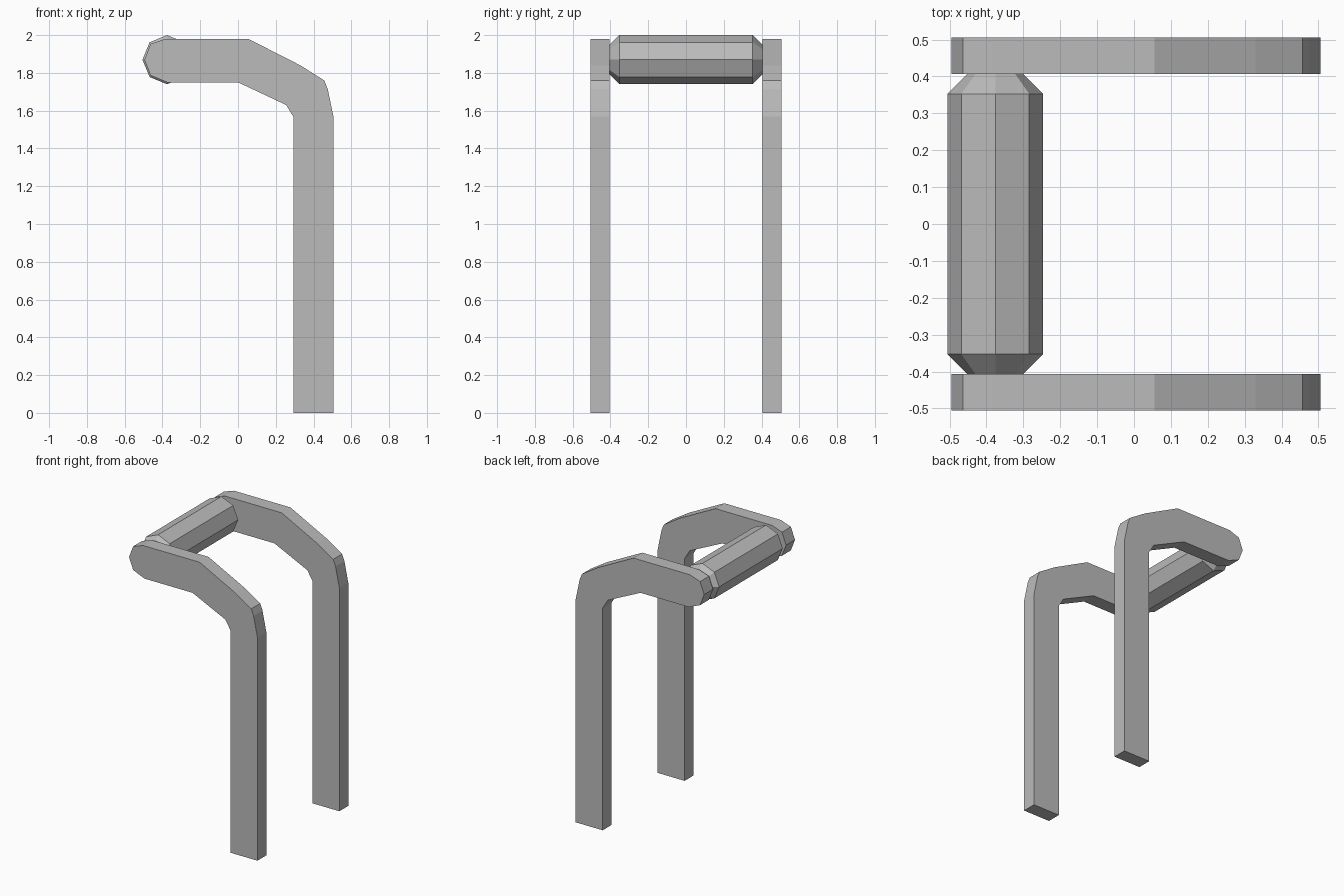
import bpy, bmesh, math

if "Cube" in bpy.data.objects:
    bpy.data.objects.remove(bpy.data.objects["Cube"])

grey = bpy.data.materials.new("plain grey")
grey.diffuse_color = (0.5, 0.5, 0.5, 1)
grey.use_nodes = True
grey.node_tree.nodes["Principled BSDF"].inputs["Base Color"].default_value = grey.diffuse_color


def add_object(name, bm):
    bmesh.ops.recalc_face_normals(bm, faces=bm.faces[:])
    mesh = bpy.data.meshes.new(name)
    bm.to_mesh(mesh)
    bm.free()
    mesh.materials.append(grey)
    obj = bpy.data.objects.new(name, mesh)
    bpy.context.collection.objects.link(obj)
    return obj


# Bent side arm: x-z outline extruded along y
ARM = [(0.295, 0), (0.505, 0), (0.505, 1.57), (0.475, 1.715), (0.457, 1.76),
       (0.33, 1.84), (0.055, 1.98), (-0.385, 1.98), (-0.463, 1.953),
       (-0.495, 1.87), (-0.463, 1.787), (-0.375, 1.75), (0.0, 1.75),
       (0.255, 1.63), (0.295, 1.565)]


def arm(name, y0, y1):
    bm = bmesh.new()
    face = bm.faces.new([bm.verts.new((x, y0, z)) for x, z in ARM])
    ext = bmesh.ops.extrude_face_region(bm, geom=[face])
    verts = [g for g in ext["geom"] if isinstance(g, bmesh.types.BMVert)]
    bmesh.ops.translate(bm, verts=verts, vec=(0, y1 - y0, 0))
    add_object(name, bm)


arm("front_arm", -0.505, -0.406)
arm("back_arm", 0.406, 0.505)

# Octagonal crossbar with tapered ends, lofted from rings along y
bm = bmesh.new()
rings = []
for y, r in [(-0.408, 0.075), (-0.353, 0.13), (0.353, 0.13), (0.408, 0.075)]:
    rings.append([bm.verts.new((-0.376 + r * math.cos(i * math.pi / 4), y,
                                1.87 + r * math.sin(i * math.pi / 4)))
                  for i in range(8)])
for a, b in zip(rings, rings[1:]):
    for i in range(8):
        j = (i + 1) % 8
        bm.faces.new((a[i], a[j], b[j], b[i]))
bm.faces.new(rings[0])
bm.faces.new(rings[-1])
add_object("crossbar", bm)
